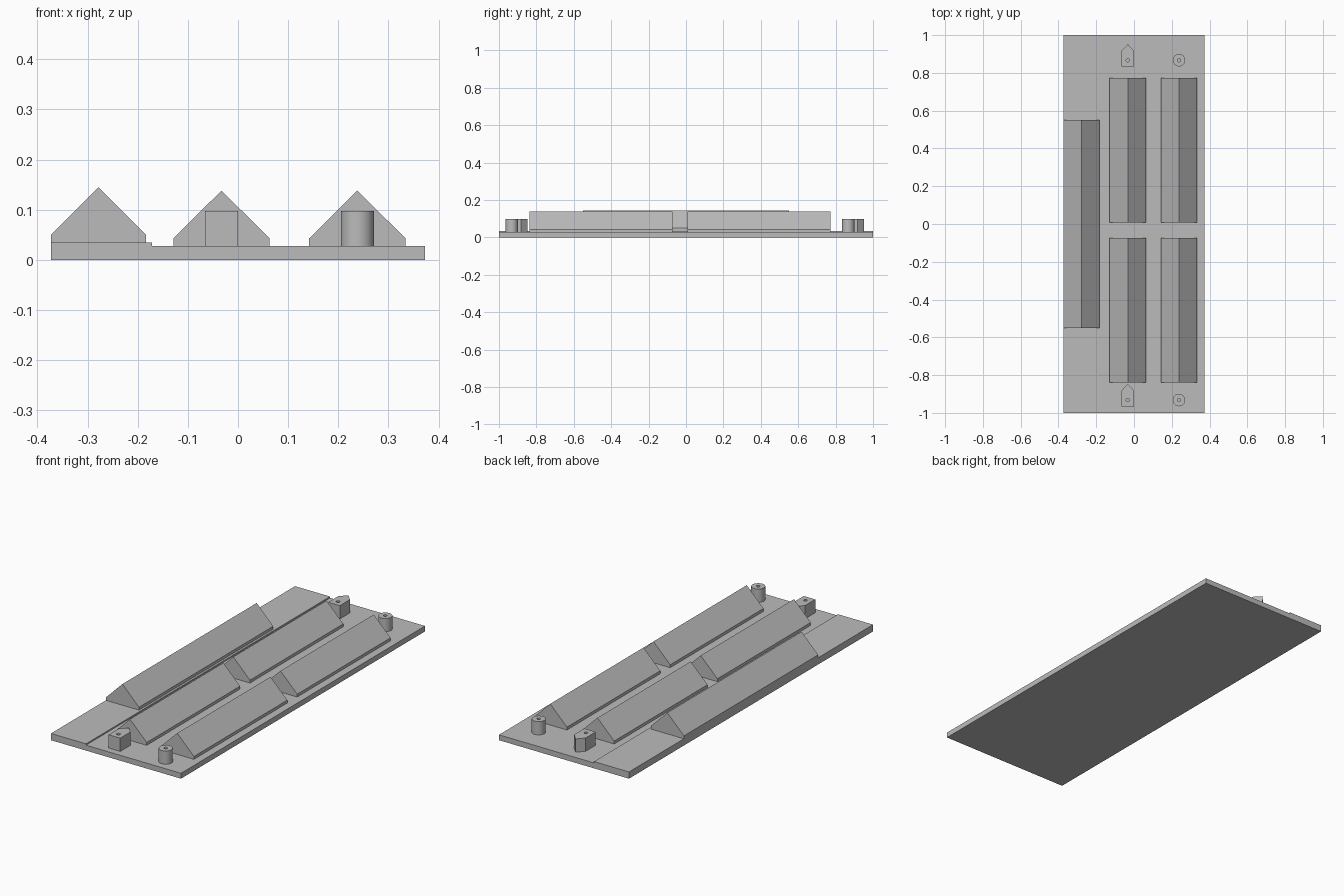
import bpy, bmesh, math
from mathutils import Vector

cube = bpy.data.objects.get("Cube")
if cube:
    bpy.data.objects.remove(cube, do_unlink=True)

grey = bpy.data.materials.new("plain_grey")
grey.use_nodes = True
grey.diffuse_color = (0.5, 0.5, 0.5, 1)
grey.node_tree.nodes["Principled BSDF"].inputs["Base Color"].default_value = grey.diffuse_color

BASE_TOP, STRIP_TOP, PEG_TOP = 0.028, 0.035, 0.097
PEG_R, HOLE_R = 0.033, 0.009


def finish(bm, name):
    bmesh.ops.recalc_face_normals(bm, faces=bm.faces[:])
    mesh = bpy.data.meshes.new(name)
    bm.to_mesh(mesh)
    bm.free()
    mesh.materials.append(grey)
    obj = bpy.data.objects.new(name, mesh)
    bpy.context.collection.objects.link(obj)
    return obj


def prism(name, profile, y0, y1):
    """Extrude an (x, z) profile along y."""
    bm = bmesh.new()
    face = bm.faces.new([bm.verts.new((x, y0, z)) for x, z in profile])
    ext = bmesh.ops.extrude_face_region(bm, geom=[face], use_keep_orig=True)
    verts = [g for g in ext["geom"] if isinstance(g, bmesh.types.BMVert)]
    bmesh.ops.translate(bm, verts=verts, vec=(0, y1 - y0, 0))
    return finish(bm, name)


def ridge(name, x, half, eave, apex, floor, y0, y1):
    """Gabled bar with short upright side walls."""
    prism(name, [(x - half, floor), (x + half, floor), (x + half, eave),
                 (x, apex), (x - half, eave)], y0, y1)


def circle(r, n):
    return [(r * math.cos(math.tau * i / n), r * math.sin(math.tau * i / n)) for i in range(n)]


def peg(name, outline, x, y):
    """Upright peg with a small hole down its axis."""
    bm = bmesh.new()
    for loop in (outline, circle(HOLE_R, 24)):
        vs = [bm.verts.new((x + u, y + v, BASE_TOP)) for u, v in loop]
        for a, b in zip(vs, vs[1:] + vs[:1]):
            bm.edges.new((a, b))
    bmesh.ops.triangle_fill(bm, edges=bm.edges[:], use_beauty=True, normal=Vector((0, 0, 1)))
    ext = bmesh.ops.extrude_face_region(bm, geom=bm.faces[:], use_keep_orig=True)
    verts = [g for g in ext["geom"] if isinstance(g, bmesh.types.BMVert)]
    bmesh.ops.translate(bm, verts=verts, vec=(0, 0, PEG_TOP - BASE_TOP))
    obj = finish(bm, name)
    bpy.ops.object.select_all(action="DESELECT")
    obj.select_set(True)
    bpy.context.view_layer.objects.active = obj
    bpy.ops.object.shade_smooth_by_angle(angle=math.radians(30))


# Base plate with a slightly raised strip along the right edge
prism("base_plate", [(-0.373, 0), (0.373, 0), (0.373, BASE_TOP), (-0.172, BASE_TOP),
                     (-0.172, STRIP_TOP), (-0.373, STRIP_TOP)], -1, 1)

# Long ridge on the raised strip
ridge("long_ridge", -0.278, 0.095, 0.05, 0.145, STRIP_TOP, -0.55, 0.55)

# Two rows of short ridges, with a peg at each end of the row
arrow = [(-PEG_R, -PEG_R), (PEG_R, -PEG_R), (PEG_R, 0.05), (0, 0.085), (-PEG_R, 0.05)]
for side, x, kind, outline in (("middle", -0.033, "arrow_peg", arrow),
                               ("left", 0.238, "round_peg", circle(PEG_R, 48))):
    for end, y0, peg_y in (("front", -0.838, -0.932), ("back", 0.008, 0.867)):
        ridge(f"{side}_{end}_ridge", x, 0.096, 0.043, 0.138, BASE_TOP, y0, y0 + 0.765)
        peg(f"{end}_{kind}", outline, x, peg_y)
